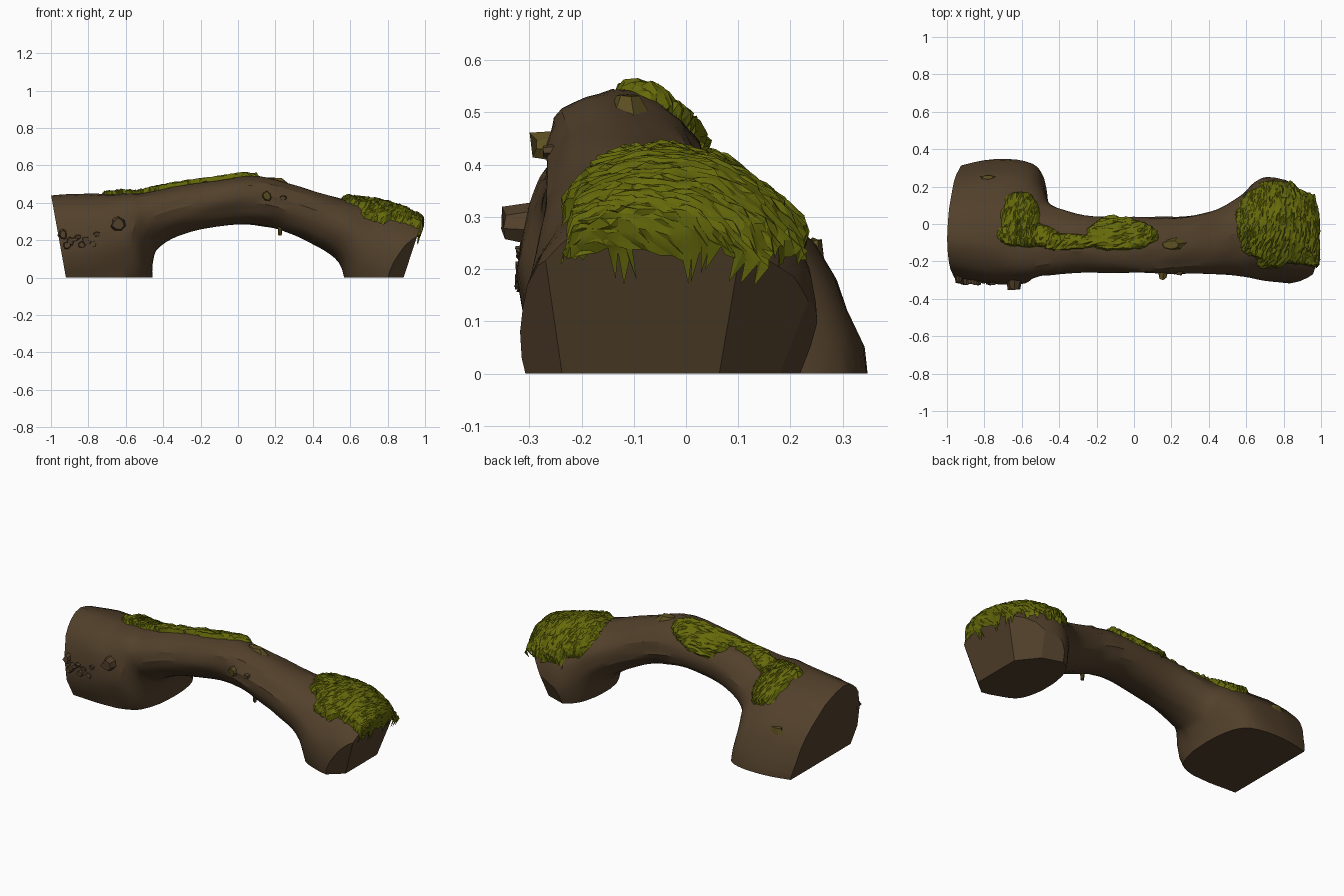
import bpy, bmesh, math, random
from mathutils import Vector, noise

random.seed(4)
if "Cube" in bpy.data.objects:
    bpy.data.objects.remove(bpy.data.objects["Cube"])


def material(name, rgb):
    m = bpy.data.materials.new(name)
    m.use_nodes = True
    m.diffuse_color = (*rgb, 1)
    m.node_tree.nodes["Principled BSDF"].inputs["Base Color"].default_value = (*rgb, 1)
    return m


BARK = material("brown bark", (0.084, 0.051, 0.024))
MOSS = material("green moss", (0.13, 0.143, 0.003))
LICHEN = material("olive bark", (0.11, 0.08, 0.016))

# Log sections: top x, top z, bottom x, bottom z, front y, back y, lean
SECTIONS = [
    (-1.12, .43, -1.05, -.30, -.26, .25, .06),
    (-.80, .445, -.80, -.30, -.295, .325, .11),
    (-.66, .445, -.49, -.20, -.295, .30, .12),
    (-.58, .45, -.455, .08, -.275, .175, .08),
    (-.50, .455, -.41, .17, -.27, .10, .04),
    (-.30, .49, -.24, .25, -.26, .05, .01),
    (0, .535, 0, .285, -.26, .035, .025),
    (.15, .535, .14, .272, -.265, .035, .025),
    (.30, .495, .25, .245, -.265, .04, .01),
    (.50, .435, .40, .18, -.27, .08, 0),
    (.62, .41, .54, .08, -.28, .16, 0),
    (.78, .385, .605, -.12, -.30, .245, 0),
    (.92, .335, .78, -.25, -.32, .235, .02),
    (1.01, .27, 1.0, -.25, -.31, .16, .02),
    (1.06, .09, 1.06, -.15, -.22, .12, 0),
]
LAST = len(SECTIONS) - 1

# Saw cuts: ground, left end, right end and the worn corners of the right foot
CUTS = [
    ((-.92, 0, 0), (-1, 0, -.18)),
    ((.885, 0, 0), (1, 0, -.33)),
    ((.80, .17, 0), (.75, .6, -.35)),
    ((.70, .21, 0), (.3, .9, -.4)),
    ((.87, -.25, 0), (.6, -.7, -.3)),
    ((0, 0, 0), (0, 0, -1)),
]


def section(u):
    """Smoothly blended section values at u."""
    i = min(int(u), LAST - 1)
    t = u - i
    a, b, c, d = (SECTIONS[max(0, min(LAST, i + k))] for k in (-1, 0, 1, 2))
    return [q + .5 * t * (r - p + t * (2*p - 5*q + 4*r - s + t * (3*(q - r) + s - p)))
            for p, q, r, s in zip(a, b, c, d)]


def surface(u, angle):
    """Point on the log and its outward direction."""
    xt, zt, xb, zb, y0, y1, lean = section(u)
    c, s = math.cos(angle), math.sin(angle)
    mid = Vector(((xt + xb) / 2, (y0 + y1) / 2, (zt + zb) / 2))
    p = mid + Vector(((xt - xb) / 2 * c, (y1 - y0) / 2 * s - lean * c, (zt - zb) / 2 * c))
    out = (p - mid).normalized()
    rough = .007 + .013 * max(0, 1 - u / 2.5)
    ridge = noise.noise((u * .7, c * 5, s * 5)) + .5 * noise.noise(p * 9)
    return p + out * ridge * rough, out


def finish(bm, name, mat, angle):
    bmesh.ops.recalc_face_normals(bm, faces=bm.faces)
    me = bpy.data.meshes.new(name)
    bm.to_mesh(me)
    bm.free()
    me.materials.append(mat)
    ob = bpy.data.objects.new(name, me)
    bpy.context.collection.objects.link(ob)
    if angle:
        bpy.ops.object.select_all(action='DESELECT')
        ob.select_set(True)
        bpy.context.view_layer.objects.active = ob
        bpy.ops.object.shade_smooth_by_angle(angle=math.radians(angle))


# Arched log
bm = bmesh.new()
rows, sides = 70, 34
grid = []
for i in range(rows + 1):
    grid.append([bm.verts.new(surface(LAST * i / rows, math.tau * j / sides)[0])
                 for j in range(sides)])
for i in range(rows):
    for j in range(sides):
        k = (j + 1) % sides
        bm.faces.new((grid[i][j], grid[i][k], grid[i + 1][k], grid[i + 1][j]))
bm.faces.new(grid[0])
bm.faces.new(grid[-1])
for co, no in CUTS:
    bmesh.ops.bisect_plane(bm, geom=bm.verts[:] + bm.edges[:] + bm.faces[:],
                           plane_co=co, plane_no=no, clear_outer=True)
    bmesh.ops.holes_fill(bm, edges=[e for e in bm.edges if e.is_boundary], sides=0)
finish(bm, "arched_log", BARK, 25)


# Moss patches that follow the log and drape over its sawn end
def moss(name, blobs, u0, u1, nu, na, spread, thick):
    bm = bmesh.new()
    verts, mask = {}, {}
    for i in range(nu + 1):
        for j in range(na + 1):
            u = u0 + (u1 - u0) * (i + random.uniform(-.35, .35)) / nu
            ang = spread * (2 * (j + random.uniform(-.35, .35)) / na - 1)
            p, out = surface(min(u, LAST), ang)
            m = max(1 - ((p.x - x) / rx) ** 2 - ((p.y - y) / ry) ** 2 for x, y, rx, ry in blobs)
            m += .28 * noise.noise(p * 14)
            if p.z < .2 + .03 * noise.noise(p * 20):
                m = -1
            lift = -.012 + thick * min(1, max(0, m) * 3) + random.uniform(-.006, .006)
            p += out * lift
            p.x = min(p.x, .9 + .33 * min(p.z, .28) + random.uniform(-.004, .004))
            verts[i, j], mask[i, j] = bm.verts.new(p), m
    for i in range(nu):
        for j in range(na):
            corners = [(i, j), (i, j + 1), (i + 1, j + 1), (i + 1, j)]
            if sum(mask[c] for c in corners) > 0:
                a, b, c, d = (verts[k] for k in corners)
                bm.faces.new((a, b, c))
                bm.faces.new((a, c, d))
    bmesh.ops.delete(bm, geom=[v for v in bm.verts if not v.link_faces], context='VERTS')
    finish(bm, name, MOSS, 20)


moss("end_moss", [(.78, 0, .25, .24), (.98, -.02, .22, .22)], 9.4, LAST, 66, 50, 1.75, .042)
moss("crown_moss", [(-.61, .05, .11, .13), (-.57, -.06, .17, .07), (-.37, -.095, .2, .045),
                    (-.07, -.055, .2, .095)], 1.2, 7.6, 80, 36, 1.3, .036)


# Broken stubs and splinters
def stub(name, loc, size, mat=BARK, aim=(0, -1, 0)):
    bm = bmesh.new()
    bmesh.ops.create_cone(bm, cap_ends=True, segments=7, radius1=1, radius2=.6, depth=2)
    turn = Vector(aim).to_track_quat('Z', 'Y')
    for v in bm.verts:
        p = turn @ (v.co * random.uniform(.75, 1.1))
        v.co = Vector(loc) + Vector([a * b for a, b in zip(p, size)])
    finish(bm, name, mat, 0)


stub("front_knot", (-.64, -.305, .285), (.055, .045, .055))
stub("arch_knot", (.155, -.25, .435), (.04, .045, .04), LICHEN)
stub("small_knot", (.24, -.25, .425), (.03, .025, .02))
stub("top_knot", (.20, -.11, .515), (.08, .045, .02), LICHEN, (0, 0, 1))
stub("hanging_twig", (.225, -.16, .25), (.016, .014, .024), LICHEN, (0, 0, -1))
stub("back_knot", (-.78, .25, .235), (.06, .02, .025), LICHEN, (0, 0, 1))
for i in range(10):
    stub(f"splinter_{i + 1}", (-.935 + .02 * i, -.292 + random.uniform(-.008, .008),
                               .195 + random.uniform(-.04, .04)),
         (.03, .03, random.uniform(.015, .04)))
